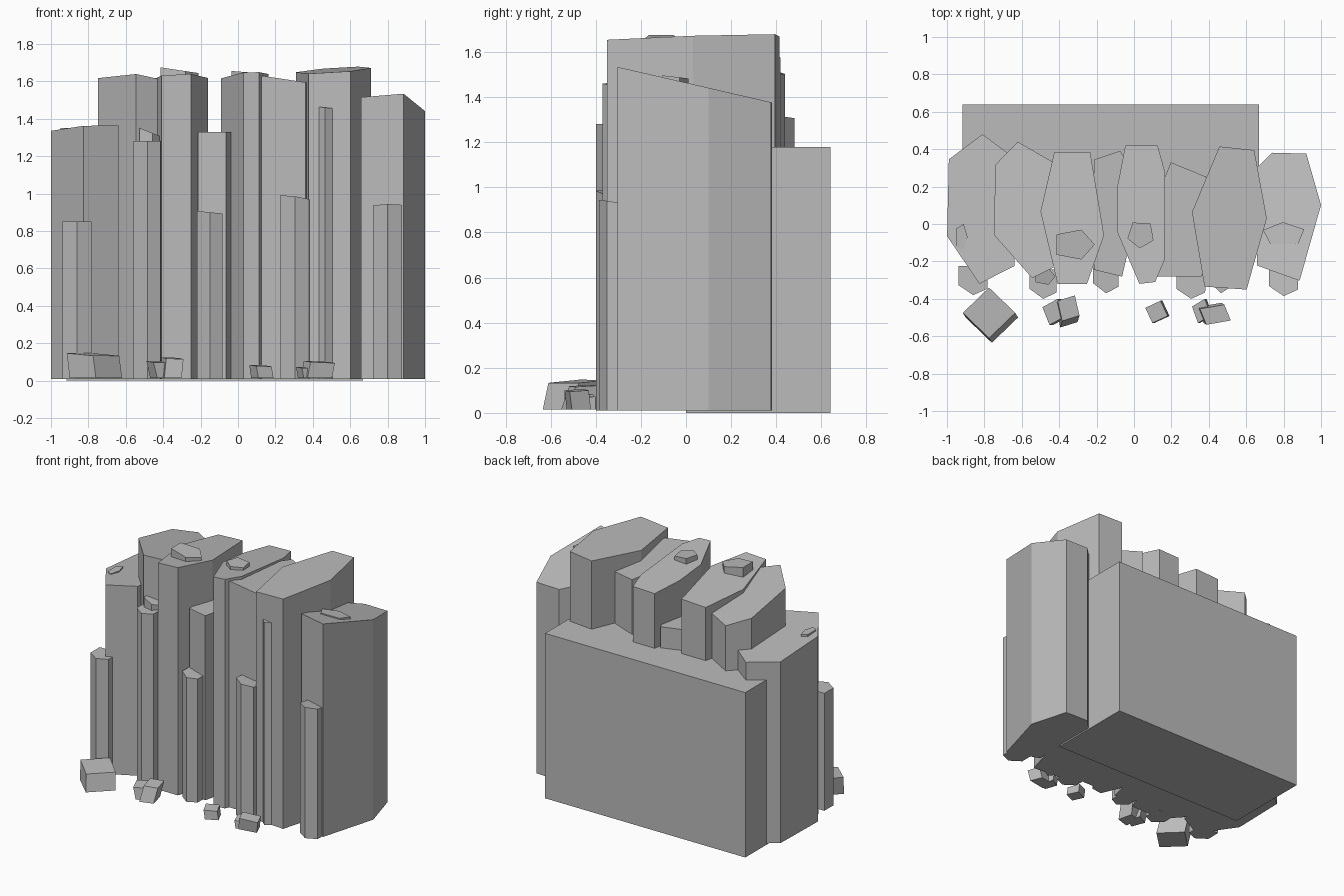
import bpy
import bmesh
from math import cos, sin, radians

if "Cube" in bpy.data.objects:
    bpy.data.objects.remove(bpy.data.objects["Cube"], do_unlink=True)

stone = bpy.data.materials.new("grey stone")
stone.use_nodes = True
grey = (0.5, 0.5, 0.5, 1)
stone.diffuse_color = grey
stone.node_tree.nodes["Principled BSDF"].inputs["Base Color"].default_value = grey


def corner(angle, center, radius):
    """Point at an angle on a rounded box of the given half sizes."""
    c, s = cos(radians(angle)), sin(radians(angle))
    reach = (c ** 4 + s ** 4) ** -0.25
    return center[0] + radius[0] * c * reach, center[1] + radius[1] * s * reach


def prism(name, center, radius, angles, height, slope=(0, 0), base=0.01, lean=(0, 0)):
    """Upright prism with a tilted top; lean shifts the bottom outline."""
    bm = bmesh.new()
    bottom, top = [], []
    for angle in angles:
        x, y = corner(angle, center, radius)
        rise = slope[0] * (x - center[0]) + slope[1] * (y - center[1])
        bottom.append(bm.verts.new((x + lean[0], y + lean[1], base)))
        top.append(bm.verts.new((x, y, height + rise)))
    bm.faces.new(bottom)
    bm.faces.new(top)
    for i in range(len(top)):
        bm.faces.new((bottom[i - 1], bottom[i], top[i], top[i - 1]))
    bmesh.ops.recalc_face_normals(bm, faces=bm.faces)
    mesh = bpy.data.meshes.new(name)
    bm.to_mesh(mesh)
    bm.free()
    mesh.materials.append(stone)
    obj = bpy.data.objects.new(name, mesh)
    bpy.context.collection.objects.link(obj)


def slender(name, center_x, half_width, front, height, slope=(0, 0)):
    """Thin column with a ridge, standing against the front of the large ones."""
    half_depth = 0.1
    prism(name, (center_x, front + half_depth), (half_width, half_depth),
          (30, 150, 205, 270, 325), height, slope)


def cap(name, center, radius, height, slope=(0, 0), turn=0):
    """Broken five-sided slab sunk into the top of a column."""
    prism(name, center, radius, range(turn, turn + 360, 72), height, slope,
          base=height - 0.15)


def rock(name, center, radius, height, turn, lean=(0, 0)):
    """Fallen four-sided stone with a slightly tilted top."""
    prism(name, center, radius, range(turn, turn + 360, 90), height,
          slope=(-0.05, 0.05), base=0.015, lean=lean)


# Back block
bpy.ops.mesh.primitive_cube_add(size=1, location=(-0.125, 0.32, 0.59))
block = bpy.context.object
block.name = "back_block"
block.scale = (1.585, 0.64, 1.18)
block.data.materials.append(stone)

# Large columns, from the right to the left
prism("column_far_right", (-0.81, 0.08), (0.19, 0.4),
      (35, 90, 145, 200, 265, 320), height=1.335, slope=(0.05, -0.07))
prism("column_right", (-0.575, 0.075), (0.175, 0.365),
      (35, 105, 145, 200, 280, 315), height=1.57, slope=(-0.12, -0.2))
prism("column_inner_right", (-0.33, 0.035), (0.17, 0.36),
      (60, 120, 175, 245, 295, 345), height=1.6, slope=(0.05, -0.1))
prism("column_low_middle", (-0.13, 0.05), (0.1, 0.35),
      (45, 60, 135, 225, 305, 330), height=1.33)
prism("column_middle", (0.04, 0.06), (0.13, 0.38),
      (30, 55, 125, 160, 195, 265, 300, 325), height=1.61, slope=(0.03, -0.1))
prism("column_inner_left", (0.24, 0.01), (0.16, 0.32),
      (40, 105, 175, 230, 310, 325), height=1.59, slope=(-0.15, -0.08))
prism("column_left", (0.51, 0.03), (0.2, 0.385),
      (0, 55, 105, 175, 235, 295), height=1.66, slope=(0.06, 0.03))
prism("column_far_left", (0.82, 0.04), (0.18, 0.345),
      (10, 60, 115, 140, 220, 290), height=1.455, slope=(0, -0.23))

# Slender front columns
slender("front_column_far_right", -0.86, 0.08, front=-0.38, height=0.85)
slender("front_column_right", -0.485, 0.075, front=-0.4, height=1.28)
slender("front_column_inner_right", -0.15, 0.07, front=-0.37, height=0.9, slope=(-0.1, 0))
slender("front_column_inner_left", 0.305, 0.08, front=-0.4, height=0.975, slope=(-0.15, -0.1))
slender("front_column_left", 0.465, 0.055, front=-0.37, height=1.46, slope=(-0.1, 0))
slender("front_column_far_left", 0.8, 0.08, front=-0.385, height=0.93, slope=(0, -0.15))

# Broken caps on the column tops
cap("cap_far_right", (-0.92, -0.07), (0.03, 0.07), height=1.35)
cap("cap_right", (-0.475, -0.28), (0.055, 0.045), height=1.33, slope=(-0.4, 0))
cap("cap_inner_right", (-0.315, -0.11), (0.105, 0.08), height=1.66, slope=(-0.15, 0))
cap("cap_middle", (0.035, -0.06), (0.07, 0.07), height=1.65, slope=(-0.08, 0), turn=50)
cap("cap_far_left", (0.8, -0.05), (0.11, 0.06), height=1.49, slope=(0, -0.12), turn=20)

# Fallen rocks at the foot
rock("rock_far_right", (-0.775, -0.475), (0.14, 0.135), 0.14, turn=0, lean=(0.015, -0.025))
rock("rock_right", (-0.35, -0.45), (0.06, 0.07), 0.12, turn=60, lean=(-0.01, -0.035))
rock("rock_right_small", (-0.43, -0.47), (0.06, 0.07), 0.1, turn=70, lean=(0.02, 0))
rock("rock_middle", (0.12, -0.47), (0.06, 0.06), 0.08, turn=70, lean=(0.01, 0))
rock("rock_left", (0.435, -0.485), (0.085, 0.055), 0.1, turn=60, lean=(-0.015, 0.01))
rock("rock_left_small", (0.36, -0.465), (0.05, 0.065), 0.07, turn=70, lean=(0.01, 0))
